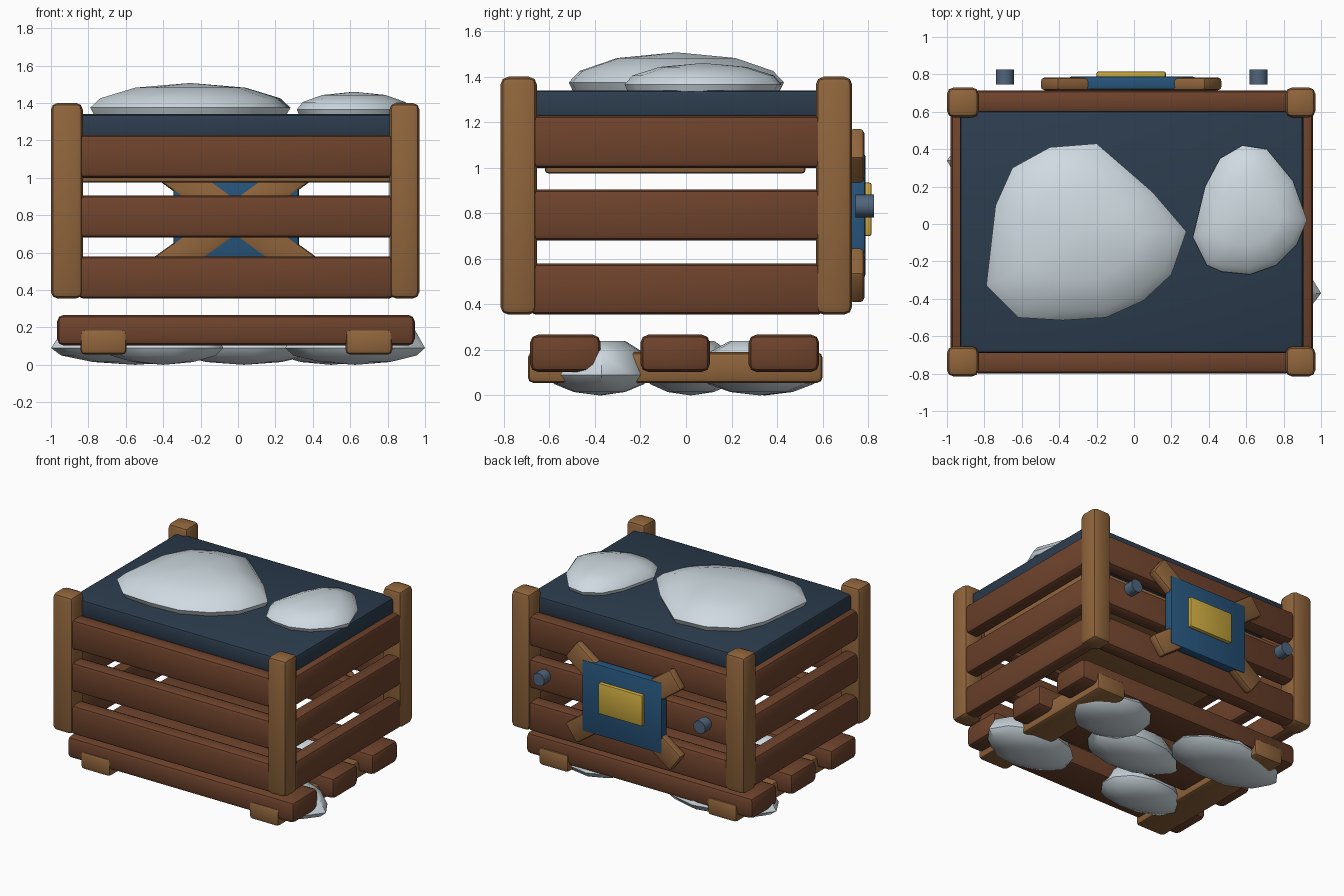
import bpy, bmesh, math, random
from mathutils import Matrix

if "Cube" in bpy.data.objects:
    bpy.data.objects.remove(bpy.data.objects["Cube"])

random.seed(4)


def material(name, r, g, b):
    m = bpy.data.materials.new(name)
    m.diffuse_color = (r, g, b, 1)
    m.use_nodes = True
    m.node_tree.nodes["Principled BSDF"].inputs["Base Color"].default_value = m.diffuse_color
    return m


SLAT = material("dark_wood", 0.155, 0.055, 0.025)
POST = material("light_wood", 0.28, 0.13, 0.045)
NAVY = material("navy", 0.025, 0.045, 0.075)
BLUE = material("blue", 0.02, 0.09, 0.20)
GOLD = material("gold", 0.60, 0.40, 0.05)
STEEL = material("steel", 0.08, 0.13, 0.20)
SNOW = material("snow", 0.62, 0.70, 0.75)


def finish(bm, name, mat, angle):
    mesh = bpy.data.meshes.new(name)
    bmesh.ops.recalc_face_normals(bm, faces=bm.faces)
    bm.to_mesh(mesh)
    bm.free()
    ob = bpy.data.objects.new(name, mesh)
    bpy.context.collection.objects.link(ob)
    mesh.materials.append(mat)
    bpy.ops.object.select_all(action='DESELECT')
    ob.select_set(True)
    bpy.context.view_layer.objects.active = ob
    bpy.ops.object.shade_smooth_by_angle(angle=math.radians(angle))
    return ob


def box(name, x, y, z, mat, bevel=0.03, tilt=0):
    """Rounded box from (min, max) ranges, optionally tilted about y."""
    bm = bmesh.new()
    bmesh.ops.create_cube(bm, size=1)
    bmesh.ops.scale(bm, vec=(x[1] - x[0], y[1] - y[0], z[1] - z[0]), verts=bm.verts)
    bmesh.ops.bevel(bm, geom=bm.edges[:], offset=bevel, segments=2, profile=0.5, affect='EDGES')
    bmesh.ops.rotate(bm, matrix=Matrix.Rotation(tilt, 3, 'Y'), verts=bm.verts)
    bmesh.ops.translate(bm, vec=(sum(x) / 2, sum(y) / 2, sum(z) / 2), verts=bm.verts)
    return finish(bm, name, mat, 40)


def mound(name, outline, profile):
    """Faceted lump: outline scaled about its centre, profile = (scale, z), tip last."""
    cx = (min(p[0] for p in outline) + max(p[0] for p in outline)) / 2
    cy = (min(p[1] for p in outline) + max(p[1] for p in outline)) / 2
    bm = bmesh.new()
    rings = [[bm.verts.new((cx + (x - cx) * s, cy + (y - cy) * s, z)) for x, y in outline]
             for s, z in profile[:-1]]
    tip = bm.verts.new((cx, cy, profile[-1][1]))
    n = len(outline)
    bm.faces.new(rings[0])
    for i in range(n):
        j = (i + 1) % n
        for a, b in zip(rings, rings[1:]):
            bm.faces.new((a[i], a[j], b[j], b[i]))
        bm.faces.new((rings[-1][i], rings[-1][j], tip))
    return finish(bm, name, SNOW, 45)


# corner posts
for side, x in (("left", (-1.0, -0.83)), ("right", (0.81, 0.97))):
    for end, y in (("front", (-0.815, -0.655)), ("back", (0.57, 0.73))):
        box(f"{end}_{side}_post", x, y, (0.355, 1.4), POST, 0.035)

# wall slats, three per side
for i, z in enumerate([(0.355, 0.58), (0.68, 0.905), (1.0, 1.23)]):
    box(f"front_slat_{i}", (-0.86, 0.84), (-0.80, -0.68), z, SLAT)
    box(f"back_slat_{i}", (-0.86, 0.84), (0.595, 0.715), z, SLAT)
    box(f"left_slat_{i}", (-0.98, -0.87), (-0.69, 0.61), z, SLAT)
    box(f"right_slat_{i}", (0.85, 0.957), (-0.69, 0.61), z, SLAT)

# lid and the board under it
box("lid", (-0.93, 0.905), (-0.69, 0.605), (1.2, 1.34), NAVY, 0.02)
box("inner_board", (-0.86, 0.84), (-0.62, 0.525), (0.975, 1.06), POST, 0.015)

# base boards and runners
for i, y in enumerate([(-0.685, -0.375), (-0.2, 0.105), (0.275, 0.585)]):
    box(f"base_board_{i}", (-0.967, 0.945), y, (0.103, 0.267), SLAT, 0.035)
for side, x in (("left", (-0.843, -0.595)), ("right", (0.575, 0.825))):
    box(f"{side}_runner", x, (-0.695, 0.6), (0.055, 0.19), POST, 0.025)

# back cross brace, plate, badge and bolts
for name, s in (("rising", 1), ("falling", -1)):
    box(f"{name}_brace", (-0.56, 0.53), (0.715, 0.783), (0.708, 0.872), POST, 0.018,
        s * math.radians(36))
box("back_plate", (-0.345, 0.325), (0.72, 0.788), (0.52, 1.06), BLUE, 0.01)
box("gold_badge", (-0.2, 0.17), (0.775, 0.815), (0.70, 0.935), GOLD, 0.01)
for side, x in (("left", -0.69), ("right", 0.665)):
    bm = bmesh.new()
    bmesh.ops.create_cone(bm, cap_ends=True, segments=10, radius1=0.05, radius2=0.05, depth=0.08,
                          matrix=Matrix.Translation((x, 0.785, 0.832)) @ Matrix.Rotation(math.pi / 2, 4, 'X'))
    finish(bm, f"{side}_bolt", STEEL, 40)

# snow on the lid
mound("large_snow_cap",
      [(-.79, -.33), (-.62, -.5), (-.38, -.515), (-.15, -.5), (.05, -.41), (.2, -.27), (.28, -.04),
       (.1, .17), (-.2, .43), (-.45, .41), (-.65, .3), (-.74, .1)],
      [(0.96, 1.335), (1, 1.375), (0.9, 1.425), (0.55, 1.482), (0, 1.507)])
mound("small_snow_cap",
      [(.315, -.07), (.39, -.22), (.47, -.255), (.62, -.27), (.76, -.22), (.87, -.11), (.925, .02),
       (.85, .23), (.71, .40), (.58, .42), (.46, .35), (.38, .2)],
      [(0.96, 1.335), (1, 1.365), (0.9, 1.405), (0.55, 1.443), (0, 1.46)])

# snow lumps beneath the base: centre and radii, pointed at one end
for i, (cx, cy, rx, ry) in enumerate([(0.48, 0.33, 0.34, 0.27), (0.62, -0.37, 0.38, 0.24),
                                      (0.04, 0.02, -0.41, 0.21), (-0.53, 0.34, -0.47, 0.25),
                                      (-0.38, -0.38, -0.34, 0.22)]):
    ring = []
    for k in range(11):
        a = math.tau * k / 11
        r = 1 if k == 0 else random.uniform(0.88, 1.02)
        ring.append((cx + rx * r * math.cos(a), cy + ry * r * math.sin(a)))
    mound(f"lower_snow_{i}", ring,
          [(0.5, 0.24), (0.85, 0.19), (1, 0.09), (0.88, 0.05), (0.5, 0.015), (0, 0.0)])
